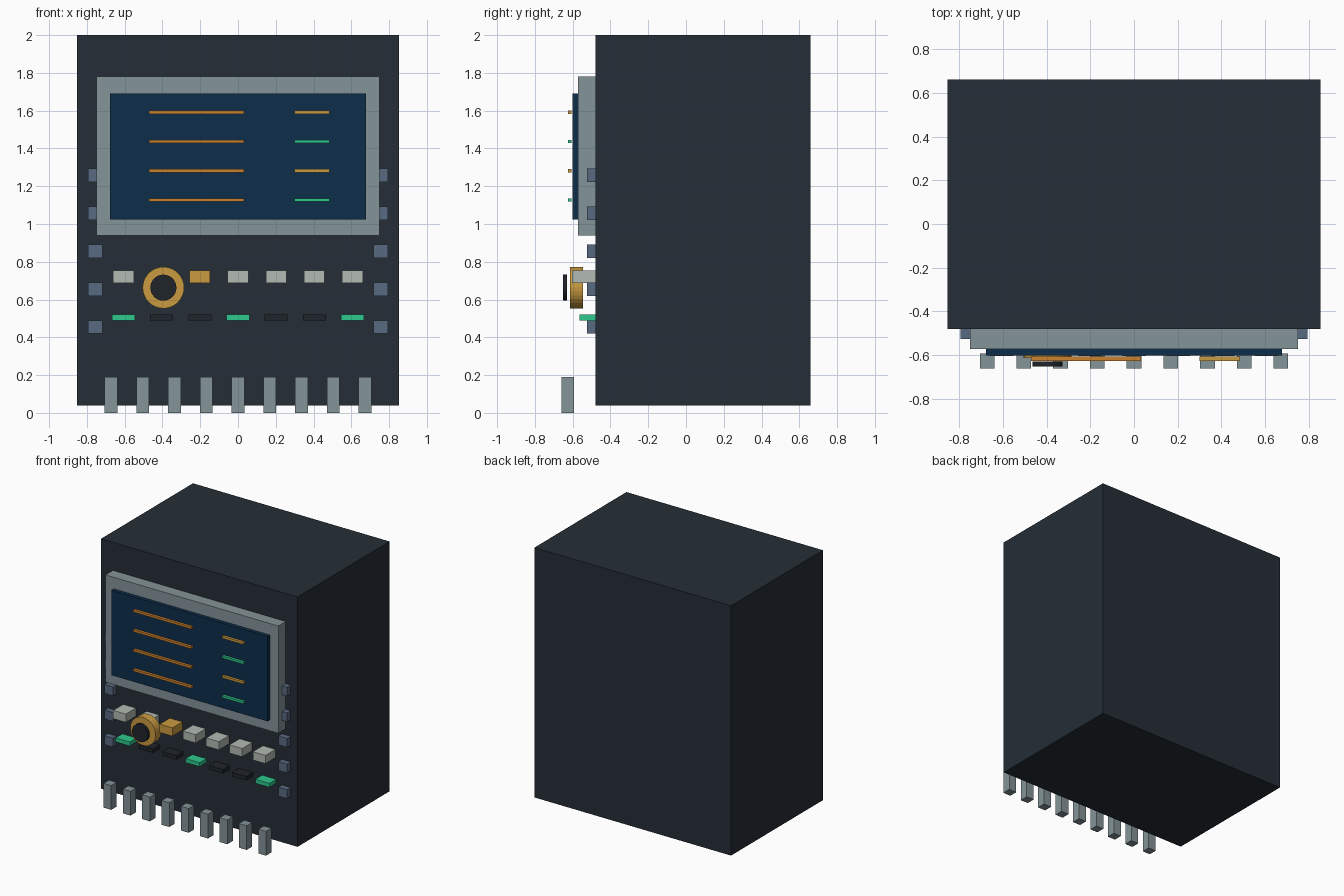
import bpy
import math

cube = bpy.data.objects.get("Cube")
if cube:
    bpy.data.objects.remove(cube, do_unlink=True)


def material(name, r, g, b):
    m = bpy.data.materials.new(name)
    m.use_nodes = True
    m.diffuse_color = (r, g, b, 1)
    m.node_tree.nodes["Principled BSDF"].inputs["Base Color"].default_value = (r, g, b, 1)
    return m


SLATE = material("dark slate", 0.018, 0.027, 0.037)
GREY = material("metal grey", 0.231, 0.292, 0.314)
NAVY = material("screen navy", 0.004, 0.026, 0.07)
ORANGE = material("orange", 0.61, 0.223, 0.026)
AMBER = material("amber", 0.597, 0.328, 0.053)
GREEN = material("green", 0.026, 0.578, 0.263)
BLUE = material("blue grey", 0.098, 0.144, 0.223)
PALE = material("pale grey", 0.445, 0.491, 0.445)
BLACK = material("near black", 0.014, 0.018, 0.024)


def box(name, mat, x, y, z):
    """Box from (min, max) spans."""
    spans = (x, y, z)
    bpy.ops.mesh.primitive_cube_add(size=1, location=[(a + b) / 2 for a, b in spans])
    ob = bpy.context.object
    ob.name = name
    ob.scale = [b - a for a, b in spans]
    bpy.ops.object.transform_apply(location=False, rotation=False, scale=True)
    ob.data.materials.append(mat)
    return ob


def disc(name, mat, radius, x, y, z, sides=32):
    """Cylinder facing the front, with y as a (min, max) span."""
    bpy.ops.mesh.primitive_cylinder_add(
        vertices=sides, radius=radius, depth=y[1] - y[0],
        location=(x, sum(y) / 2, z), rotation=(math.pi / 2, 0, 0))
    ob = bpy.context.object
    ob.name = name
    ob.data.materials.append(mat)
    return ob


def around(c, width):
    return (c - width / 2, c + width / 2)


FACE = -0.48  # front plane of the cabinet

# Cabinet, bezel and screen
box("cabinet", SLATE, (-0.853, 0.853), (FACE, 0.66), (0.04, 2))
box("screen_bezel", GREY, (-0.75, 0.75), (-0.572, FACE), (0.938, 1.78))
box("screen", NAVY, (-0.677, 0.677), (-0.602, -0.57), (1.024, 1.69))

# Text bars on the screen
for i in range(4):
    z = around(1.592 - i * 0.155, 0.018)
    box(f"long_bar_{i}", ORANGE, (-0.472, 0.033), (-0.626, -0.606), z)
    box(f"short_bar_{i}", GREEN if i % 2 else AMBER, (0.3, 0.484), (-0.626, -0.606), z)

# Side keys down both edges
for side, s in (("left", 1), ("right", -1)):
    for i in range(5):
        box(f"{side}_side_key_{i}", BLUE, around(s * 0.755, 0.076),
            (-0.525, FACE), around(1.258 - i * 0.201, 0.07))

# Row of buttons with indicator lamps below
for i in range(7):
    x = -0.606 + i * 0.202
    box(f"button_{i}", AMBER if i == 2 else PALE, around(x, 0.11),
        (-0.604, FACE), (0.688, 0.753))
    box(f"lamp_{i}", BLACK if i % 3 else GREEN, around(x, 0.122),
        (-0.563, FACE), (0.488, 0.52))

# Rotary knob and its cap
disc("knob", AMBER, 0.11, -0.395, (-0.614, -0.545), 0.663)
disc("knob_cap", BLACK, 0.069, -0.395, (-0.651, -0.629), 0.663)

# Connector pins along the base
for i in range(9):
    box(f"pin_{i}", GREY, around((i - 4) * 0.168, 0.067), (-0.66, -0.592), (0, 0.19))
